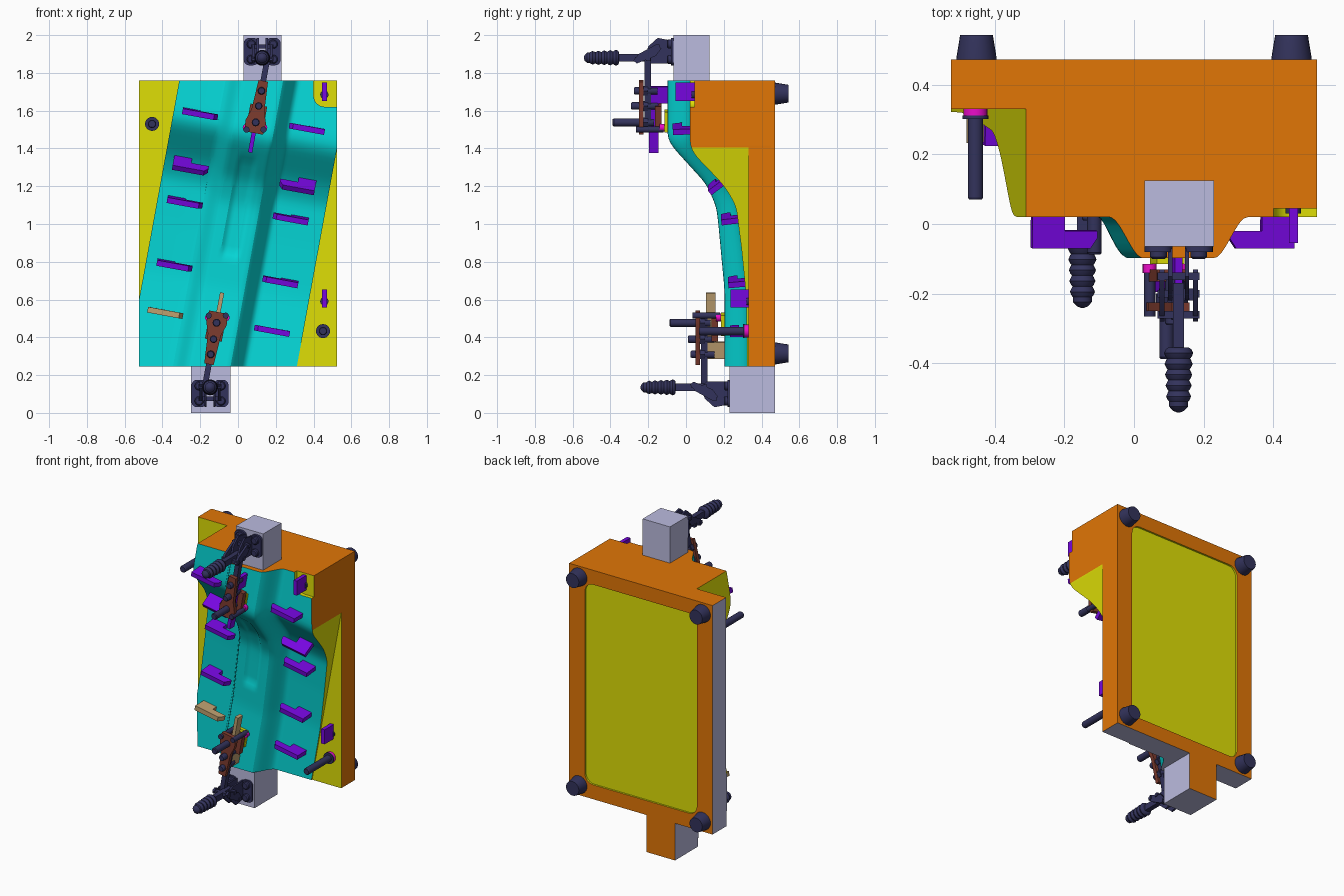
import bpy, bmesh
from math import sin, cos, pi, atan
from mathutils import Matrix, Vector

if "Cube" in bpy.data.objects:
    bpy.data.objects.remove(bpy.data.objects["Cube"])

A = atan(0.184)                                   # slant of the formed strip
U, V, Y = Vector((cos(A), 0, -sin(A))), Vector((sin(A), 0, cos(A))), Vector((0, 1, 0))


def mat(name, *rgb):
    m = bpy.data.materials.new(name)
    m.diffuse_color = [(c / 255) ** 2.2 for c in rgb] + [1]
    m.use_nodes = True
    m.node_tree.nodes["Principled BSDF"].inputs["Base Color"].default_value = m.diffuse_color
    return m


orange, yellow = mat("orange", 224, 117, 15), mat("yellow", 222, 222, 15)
lav, cyan = mat("lavender", 186, 186, 222), mat("cyan", 14, 222, 222)
purple, navy = mat("purple", 117, 15, 222), mat("navy", 54, 54, 92)
brown, magenta = mat("brown", 125, 62, 50), mat("magenta", 235, 20, 200)
tan = mat("tan", 190, 160, 112)
BODY = [orange, yellow, lav, cyan]


def finish(name, bm, mats):
    me = bpy.data.meshes.new(name)
    bm.to_mesh(me)
    bm.free()
    for m in mats:
        me.materials.append(m)
    ob = bpy.data.objects.new(name, me)
    bpy.context.collection.objects.link(ob)
    return ob


def prism(name, pts, y0, y1, mats, paint=None, M=None):
    """Outline in x,z pushed along y."""
    bm = bmesh.new()
    a, b = ([bm.verts.new((x, y, z)) for x, z in pts] for y in (y0, y1))
    bm.faces.new(a)
    bm.faces.new(b)
    for i in range(len(pts)):
        j = (i + 1) % len(pts)
        bm.faces.new((a[i], a[j], b[j], b[i]))
    if M:
        bm.transform(M)
    bmesh.ops.recalc_face_normals(bm, faces=bm.faces)
    for f in bm.faces:
        f.material_index = paint(f.normal) if paint else 0
    return finish(name, bm, mats)


def box(name, x0, x1, y0, y1, z0, z1, mats, paint=None, M=None):
    return prism(name, [(x0, z0), (x1, z0), (x1, z1), (x0, z1)], y0, y1, mats, paint, M)


def rounded(x0, x1, z0, z1, r):
    corners = [(x1 - r, z1 - r), (x0 + r, z1 - r), (x0 + r, z0 + r), (x1 - r, z0 + r)]
    return [(cx + r * cos((k + i / 6) * pi / 2), cz + r * sin((k + i / 6) * pi / 2))
            for k, (cx, cz) in enumerate(corners) for i in range(7)]


def turned(name, x, z, prof, m, n=24):
    """Round part along y from (y, radius) pairs."""
    bm = bmesh.new()
    rings = [[bm.verts.new((x + r * cos(2 * pi * i / n), y, z + r * sin(2 * pi * i / n)))
              for i in range(n)] for y, r in prof]
    for p, q in zip(rings, rings[1:]):
        for i in range(n):
            bm.faces.new((p[i], p[i - 1], q[i - 1], q[i]))
    bm.faces.new(rings[0])
    bm.faces.new(rings[-1])
    bmesh.ops.recalc_face_normals(bm, faces=bm.faces)
    return finish(name, bm, [m])


def cut(ob, cutter):
    mod = ob.modifiers.new("cut", 'BOOLEAN')
    mod.operation, mod.object, mod.solver = 'DIFFERENCE', cutter, 'EXACT'
    dg = bpy.context.evaluated_depsgraph_get()
    me = bpy.data.meshes.new_from_object(ob.evaluated_get(dg))
    ob.modifiers.clear()
    ob.data = me
    bpy.data.objects.remove(cutter)


def lerp(pts, v):
    if v <= pts[0][0]:
        return pts[0][1]
    for (a, p), (b, q) in zip(pts, pts[1:]):
        if v <= b:
            return p + (q - p) * (v - a) / (b - a)
    return pts[-1][1]


def smooth(pts, v):
    return sum(lerp(pts, v + d * 0.012) for d in range(-3, 4)) / 7


def step(t):
    t = max(0, min(1, t))
    return t * t * (3 - 2 * t)


# side profiles of the flange and of the raised rib
FLANGE = [(.1, .325), (.68, .32), (.94, .295), (1.18, .265), (1.29, .2), (1.47, .03), (1.53, .02)]
RIB = [(.1, .205), (.66, .204), (1.03, .17), (1.11, .16), (1.23, .108), (1.44, -.08), (1.48, -.098)]


def surface(u, v):
    w = step((.195 - abs(u + .012)) / .095)
    bead = step((.055 - abs(u + .012)) / .025) * step((v - .8) / .06) * step((1.38 - v) / .06)
    return (1 - w) * smooth(FLANGE, v) + w * smooth(RIB, v) + .014 * bead


# formed strip: grid surface clipped to the block, walls run back into the base
bm = bmesh.new()
us = [-.443, -.32] + [-.215 + i * .0125 for i in range(34)] + [.32, .443]
grid = []
for k in range(73):
    v = .08 + k * .025
    grid.append([bm.verts.new(U * u + V * (v - 1) + Y * surface(u, v) + Vector((0, 0, 1))) for u in us])
for p, q in zip(grid, grid[1:]):
    for i in range(len(us) - 1):
        bm.faces.new((p[i], p[i + 1], q[i + 1], q[i]))
for co, no in [((.525, 0, 0), (1, 0, 0)), ((-.525, 0, 0), (-1, 0, 0)),
               ((0, 0, 1.76), (0, 0, 1)), ((0, 0, .245), (0, 0, -1))]:
    bmesh.ops.bisect_plane(bm, geom=bm.verts[:] + bm.edges[:] + bm.faces[:],
                           plane_co=co, plane_no=no, clear_outer=True)
for f in bm.faces:
    f.material_index = 3
rim = [e for e in bm.edges if e.is_boundary]
ext = bmesh.ops.extrude_edge_only(bm, edges=rim)["geom"]
walls = [g for g in ext if isinstance(g, bmesh.types.BMFace)]
for g in ext:
    if isinstance(g, bmesh.types.BMVert):
        g.co.y = .45
bmesh.ops.contextual_create(bm, geom=[e for e in bm.edges if e.is_boundary])
bmesh.ops.recalc_face_normals(bm, faces=bm.faces)
for f in walls:
    n = f.normal
    f.material_index = 0 if max(n.x, n.z) > .995 else 2 if min(n.x, n.z) < -.995 else 1
strip = finish("formed_strip", bm, BODY)
cut(strip, prism("corner_cutter", rounded(.40, .7, 1.62, 1.95, .06), -.3, .045, BODY, lambda n: 1))

# base block with shallow back pocket, end blocks
base = box("base_block", -.525, .525, .33, .472, .245, 1.76, BODY,
           lambda n: 1 if n.y < -.5 else 2 if min(n.x, n.z) < -.5 else 0)
cut(base, prism("pocket_cutter", rounded(-.41, .41, .34, 1.665, .06), .46, .6, BODY, lambda n: 1))
box("lower_end_block", -.25, -.04, .23, .472, 0, .246, BODY, lambda n: 0 if n.y > .5 else 2)
box("upper_end_block", .03, .23, -.065, .125, 1.75, 2, [lav])

# back feet and locating pins
for x in (-.452, .452):
    for z in (.315, 1.69):
        turned("foot", x, z, [(.46, .058), (.475, .058), (.542, .047)], navy)
for x, z in ((-.455, 1.53), (.45, .433)):
    turned("locating_pin", x, z, [(.07, .018), (.076, .022), (.33, .022)], navy)
    turned("pin_collar", x, z, [(.31, .034), (.335, .034)], magenta)
    turned("pin_washer", x, z, [(.302, .037), (.311, .037)], navy)

# clip brackets along both flanges, square to the surface
CLIP = [(-.095, .04), (0, .04), (0, -.015), (.095, -.015), (.095, .09), (-.075, .09), (-.095, .06)]
for side, spots in ((-1, [(-.2, 1.585), (-.245, 1.335), (-.28, 1.12), (-.335, .785), (-.385, .53)]),
                    (1, [(.365, 1.505), (.32, 1.235), (.28, 1.035), (.225, .70), (.18, .435)])):
    for x, z in spots:
        v = 1 + cos(A) * (z - 1) + sin(A) * x
        slope = (smooth(FLANGE, v + .01) - smooth(FLANGE, v - .01)) / .02
        T, N = (V + Y * slope).normalized(), (V * slope - Y).normalized()
        M = Matrix((U, T, N)).transposed().to_4x4()
        M.translation = (x, smooth(FLANGE, v), z)
        prism("clip_bracket", [(side * p, q) for p, q in CLIP], -.015, .015,
              [tan if x == -.385 else purple], None, M)

# upright tabs on the right edge
for y, z in ((-.055, 1.70), (.235, .605)):
    prism("edge_tab", [(.445, z - .048), (.47, z - .048), (.47, z + .048), (.445, z + .048)],
          y, y + .1, [purple])
    turned("tab_seat", .457, z - .015, [(y + .085, .022), (y + .1, .022)], navy)

# toggle clamp, built at the top
parts = []
ARM = Matrix.Translation((.105, 0, 1.6)) @ Matrix.Rotation(A, 4, 'Y')


def arm(name, x0, x1, y0, y1, z0, z1, m):
    parts.append(box("upper_" + name, x0, x1, y0, y1, z0 - 1.6, z1 - 1.6, [m], None, ARM))


cx, hz = .128, 1.88
for s in (-1, 1):
    x = cx + s * .058
    parts.append(prism("upper_clamp_foot", rounded(x - .04, x + .04, 1.84, 1.985, .03), -.08, -.062, [navy]))
    for z in (1.872, 1.952):
        parts.append(turned("upper_clamp_bolt", x, z, [(-.1, .018), (-.094, .024), (-.075, .024)], navy, 16))
    # cheek plate and outer link, outlines in y,z
    side = Matrix(((0, 1, 0, 0), (1, 0, 0, 0), (0, 0, 1, 0), (0, 0, 0, 1)))
    x = cx + s * .024
    parts.append(prism("upper_clamp_cheek", [(-.07, 1.85), (-.19, 1.85), (-.22, 1.88), (-.2, 1.94),
                       (-.15, 1.985), (-.07, 1.97)], x - .006, x + .006, [navy], None, side))
    x = cx + s * .048
    parts.append(prism("upper_clamp_link", [(-.28, 1.865), (-.25, 1.9), (-.16, 1.95), (-.13, 1.93),
                       (-.16, 1.89), (-.26, 1.85)], x - .007, x + .007, [navy], None, side))
for y, z in ((-.15, 1.94), (-.2, 1.875), (-.26, 1.872)):
    parts.append(box("upper_clamp_pivot", cx - .06, cx + .06, y - .011, y + .011, z - .011, z + .011, [navy]))
parts.append(box("upper_handle_bar", cx - .016, cx + .016, -.38, -.17, hz - .02, hz + .02, [navy]))
grip = [(-.355, .03)]
for i in range(5):
    grip += [(-.355 - .031 * i - .031 * t, r - .0015 * i) for t, r in ((.15, .037), (.5, .042), (.85, .037), (1, .033))]
grip += [(-.524, .027), (-.536, .016), (-.541, .004)]
parts.append(turned("upper_handle_grip", cx, hz, grip, navy))

# arm, jaw plates, gauge blade
arm("clamp_arm", -.015, .015, -.22, -.185, 1.5, 1.89, navy)
parts.append(prism("upper_jaw_plate", [(-.025, .16), (.025, .16), (.035, .0), (.055, -.06), (.05, -.12),
                   (-.05, -.12), (-.055, -.06), (-.035, .0)], -.25, -.225, [brown], None, ARM))
arm("jaw_block", -.045, .045, -.165, -.13, 1.5, 1.63, brown)
arm("rest_pad", -.04, .04, -.115, -.095, 1.49, 1.6, yellow)
arm("gauge_blade", -.011, .011, -.195, -.145, 1.375, 1.65, purple)
arm("gauge_foot", -.011, .011, -.195, -.095, 1.64, 1.73, purple)
for z, y0, y1, r in ((1.705, -.275, -.15, .02), (1.625, -.29, -.15, .02), (1.538, -.388, -.17, .021)):
    x = .105 + .184 * (z - 1.6)
    parts.append(turned("upper_spindle", x, z, [(y0, r * .8), (y0 + .006, r), (y1, r)], navy, 16))
    parts.append(turned("upper_spindle_nut", x, z, [(-.225, .03), (-.2, .03)], navy, 6))
for dx in (-.045, .045):
    parts.append(turned("upper_jaw_screw", .09 + dx, 1.5, [(-.265, .016), (-.12, .016)], navy, 16))
    parts.append(turned("upper_jaw_collar", .09 + dx, 1.51, [(-.14, .02), (-.115, .02)], magenta, 16))

# lower clamp: the same parts turned half round
FLIP = Matrix.Translation((-.02, .30, 2.015)) @ Matrix.Rotation(pi, 4, 'Y')
for p in parts:
    q = p.copy()
    q.data = p.data.copy()
    q.name = p.name.replace("upper", "lower")
    q.data.transform(FLIP)
    if "gauge" in p.name:
        q.data.materials[0] = tan
    bpy.context.collection.objects.link(q)

for ob in bpy.context.scene.objects:
    ob.select_set(True)
    bpy.context.view_layer.objects.active = ob
bpy.ops.object.shade_smooth_by_angle(angle=pi / 6)
